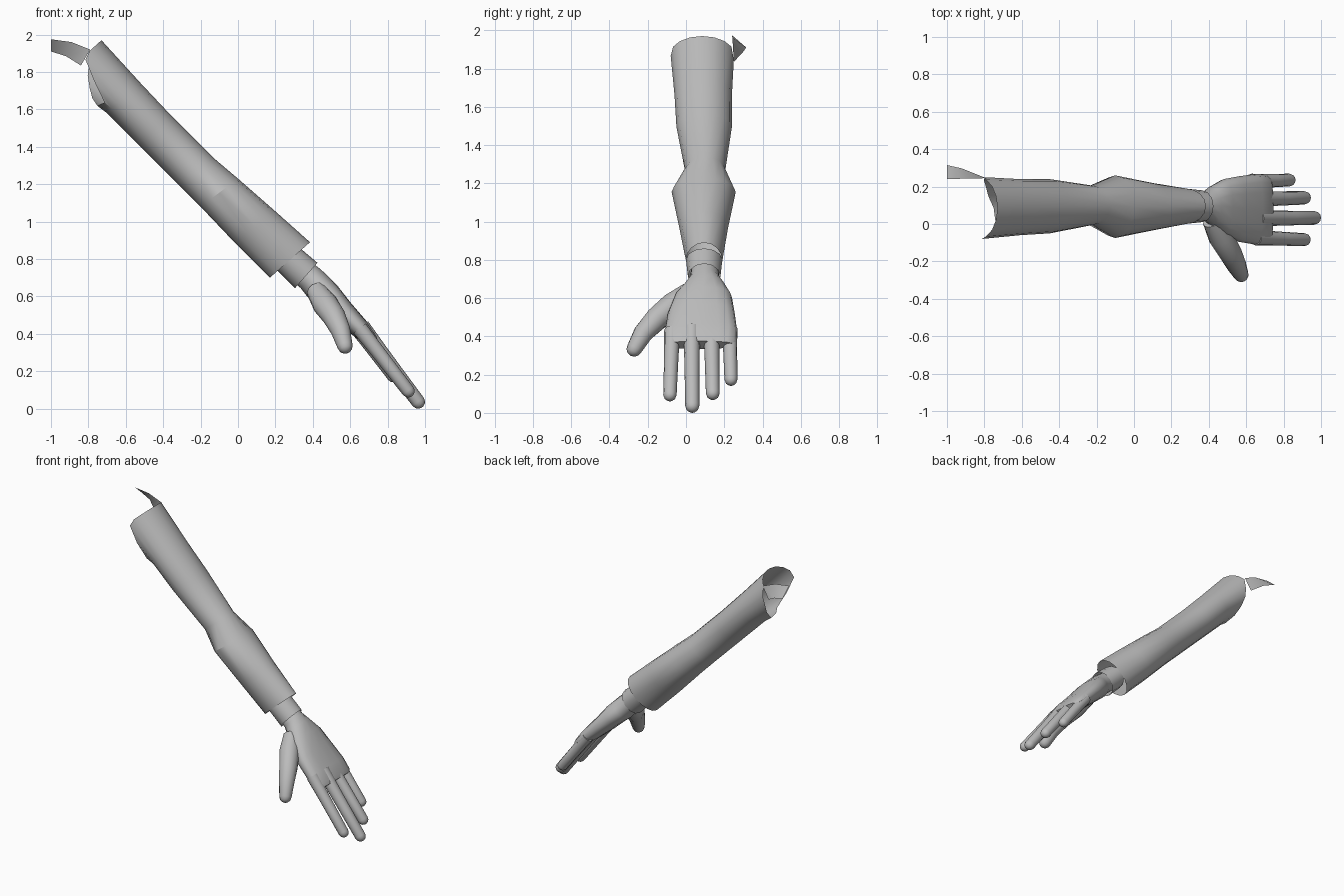
import bpy, bmesh, math
from mathutils import Vector

if "Cube" in bpy.data.objects:
    bpy.data.objects.remove(bpy.data.objects["Cube"])

grey = bpy.data.materials.new("plain grey")
grey.diffuse_color = (0.5, 0.5, 0.5, 1)
grey.use_nodes = True
grey.node_tree.nodes["Principled BSDF"].inputs["Base Color"].default_value = grey.diffuse_color


def make_object(name, bm, angle=40):
    bmesh.ops.recalc_face_normals(bm, faces=bm.faces)
    me = bpy.data.meshes.new(name)
    bm.to_mesh(me)
    bm.free()
    me.materials.append(grey)
    ob = bpy.data.objects.new(name, me)
    bpy.context.collection.objects.link(ob)
    bpy.ops.object.select_all(action='DESELECT')
    ob.select_set(True)
    bpy.context.view_layer.objects.active = ob
    bpy.ops.object.shade_smooth_by_angle(angle=math.radians(angle))
    return ob


def loft(name, rings, cap_start=False, cap_end=False, angle=40):
    bm = bmesh.new()
    loops = [[bm.verts.new(p) for p in r] for r in rings]
    n = len(loops[0])
    for a, b in zip(loops, loops[1:]):
        for i in range(n):
            j = (i + 1) % n
            bm.faces.new((a[i], a[j], b[j], b[i]))
    if cap_start:
        bm.faces.new(loops[0])
    if cap_end:
        bm.faces.new(loops[-1])
    return make_object(name, bm, angle)


def section(ux, uz, lx, lz, y0, y1, n=16, p=1.0):
    """Cross-section from its upper and lower x,z points and its y range."""
    up, lo = Vector((ux, 0, uz)), Vector((lx, 0, lz))
    c, h = (up + lo) / 2, (up - lo) / 2
    c.y = (y0 + y1) / 2
    pts = []
    for i in range(n):
        a = 2 * math.pi * i / n
        cs, sn = math.cos(a), math.sin(a)
        k = math.copysign(abs(cs) ** p, cs)
        s = math.copysign(abs(sn) ** p, sn)
        pts.append(c + h * k - Vector((0, (y1 - y0) / 2 * s, 0)))
    return pts


def digit(name, path, radii, n=12):
    """Tapered tube along a path with a rounded tip."""
    path = [Vector(p) for p in path]
    d_end = (path[-1] - path[-2]).normalized()
    stations = []
    for i, p in enumerate(path):
        d = (path[min(i + 1, len(path) - 1)] - path[max(i - 1, 0)]).normalized()
        stations.append((p, d, radii[i]))
    for deg in (30, 55, 78):
        a = math.radians(deg)
        r = radii[-1]
        stations.append((path[-1] + d_end * r * math.sin(a), d_end, r * math.cos(a)))
    rings = []
    for p, d, r in stations:
        side = Vector((0, 1, 0)) - d * d.y
        side.normalize()
        up = d.cross(side)
        rings.append([p + side * r * math.cos(2 * math.pi * i / n)
                      + up * r * math.sin(2 * math.pi * i / n) for i in range(n)])
    return loft(name, rings, True, True, 50)


# sleeve with a torn shoulder end
axis = Vector((0.72, 0, -0.69))
torn = [0, 0, 0, 0, 0.02, 0.14, 0.26, 0.25, 0.25, 0.2, 0.15, 0.09, 0.05, 0, 0, 0]
end = [p + axis * t for p, t in
       zip(section(-0.73, 1.97, -0.93, 1.79, -0.08, 0.25), torn)]
loft("sleeve", [
    end,
    section(-0.52, 1.74, -0.70, 1.58, -0.06, 0.24),
    section(-0.36, 1.57, -0.54, 1.42, -0.05, 0.24),
    section(-0.13, 1.34, -0.31, 1.19, -0.005, 0.205),
    section(0.00, 1.23, -0.20, 1.08, -0.075, 0.26),
    section(0.20, 1.055, -0.01, 0.88, -0.035, 0.22),
    section(0.385, 0.89, 0.17, 0.70, 0.0, 0.19),
], angle=30)

# cloth scrap at the shoulder
bm = bmesh.new()
top = [(-0.79, 0.245, 1.92), (-0.89, 0.243, 1.96), (-1.0, 0.24, 1.975)]
low = [(-0.84, 0.25, 1.835), (-0.92, 0.297, 1.885), (-1.0, 0.315, 1.91)]
t = [bm.verts.new(p) for p in top]
l = [bm.verts.new(p) for p in low]
for i in range(2):
    bm.faces.new((t[i], t[i + 1], l[i + 1], l[i]))
make_object("shoulder_scrap", bm)

# inner cuff around the wrist
loft("inner_cuff", [
    section(0.33, 0.86, 0.21, 0.74, 0.0, 0.19, 12),
    section(0.425, 0.78, 0.305, 0.645, 0.01, 0.18, 12),
])

# wrist and palm
loft("palm", [
    section(0.34, 0.82, 0.25, 0.72, 0.03, 0.17),
    section(0.43, 0.755, 0.335, 0.645, 0.02, 0.175),
    section(0.47, 0.72, 0.37, 0.60, -0.01, 0.205),
    section(0.53, 0.66, 0.43, 0.55, -0.06, 0.24, p=0.85),
    section(0.60, 0.57, 0.52, 0.47, -0.095, 0.255, p=0.8),
    section(0.69, 0.465, 0.61, 0.395, -0.11, 0.267, p=0.75),
    section(0.735, 0.40, 0.68, 0.345, -0.108, 0.262, p=0.75),
    section(0.745, 0.375, 0.70, 0.335, -0.10, 0.25, p=0.75),
], True, True, 50)

# four fingers: base and tip centres
fingers = {
    "index_finger": ((0.65, -0.072, 0.43), (0.91, -0.084, 0.095), 0.035),
    "middle_finger": ((0.66, 0.03, 0.44), (0.963, 0.033, 0.037), 0.037),
    "ring_finger": ((0.65, 0.133, 0.44), (0.91, 0.14, 0.103), 0.036),
    "little_finger": ((0.63, 0.228, 0.44), (0.83, 0.235, 0.175), 0.034),
}
for name, (a, b, r) in fingers.items():
    a, b = Vector(a), Vector(b)
    digit(name, [a, a.lerp(b, 0.3), a.lerp(b, 0.6), b],
          [r * 1.2, r * 1.1, r * 1.05, r])

# thumb
digit("thumb", [(0.42, 0.02, 0.63), (0.465, -0.07, 0.56), (0.515, -0.155, 0.49),
                (0.55, -0.225, 0.415), (0.572, -0.27, 0.335)],
      [0.055, 0.068, 0.062, 0.052, 0.041])
